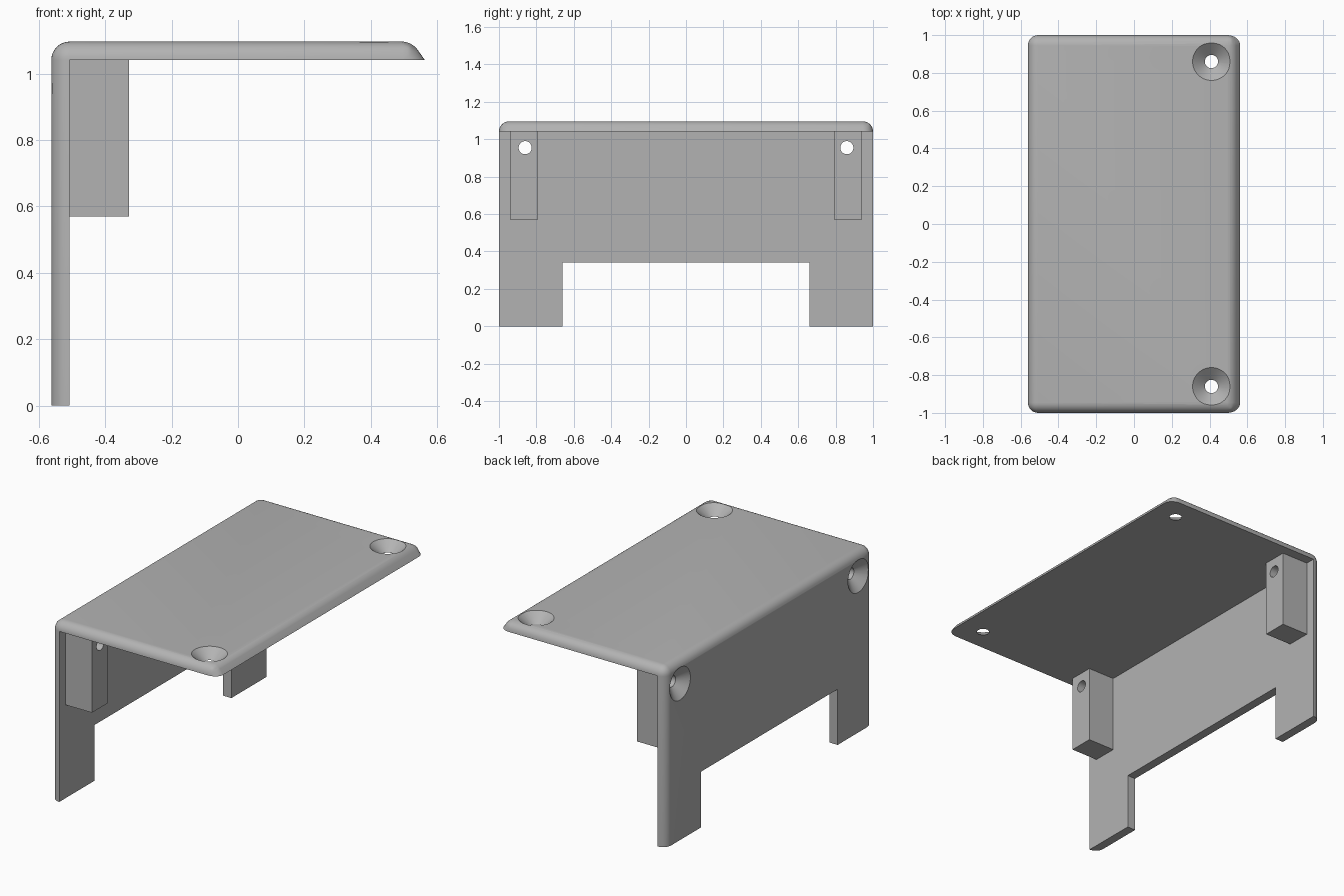
import bpy
import bmesh
from math import pi
from mathutils import Matrix, Vector

cube = bpy.data.objects.get("Cube")
if cube:
    bpy.data.objects.remove(cube, do_unlink=True)

# Overall sizes
X, Y, TOP = 0.562, 1.0, 1.096
WALL = 0.055
INNER_X, UNDER = -X + WALL, TOP - WALL
SLOPE = 0.7            # outward run of the slanted lip per unit of drop
HOLE_Y, HOLE_X, HOLE_Z = 0.86, 0.41, 0.955

grey = bpy.data.materials.new("plain grey")
grey.use_nodes = True
colour = (0.45, 0.45, 0.45, 1)
grey.diffuse_color = colour
grey.node_tree.nodes["Principled BSDF"].inputs["Base Color"].default_value = colour


def make(name, bm):
    bmesh.ops.recalc_face_normals(bm, faces=bm.faces)
    mesh = bpy.data.meshes.new(name)
    bm.to_mesh(mesh)
    bm.free()
    mesh.materials.append(grey)
    obj = bpy.data.objects.new(name, mesh)
    bpy.context.collection.objects.link(obj)
    return obj


def box(name, low, high):
    low, high = Vector(low), Vector(high)
    bm = bmesh.new()
    bmesh.ops.create_cube(bm, size=1, matrix=Matrix.Translation((low + high) / 2)
                          @ Matrix.Diagonal((*(high - low), 1)))
    return make(name, bm)


def screw_cutter(place):
    """Countersunk hole: the local z axis points out of the surface."""
    bm = bmesh.new()
    profile = [(0, 0.055), (0.165, 0.055), (0.035, -WALL), (0.035, -0.3), (0, -0.3)]
    verts = [bm.verts.new((r, 0, z)) for r, z in profile]
    edges = [bm.edges.new(pair) for pair in zip(verts, verts[1:])]
    bmesh.ops.spin(bm, geom=verts + edges, axis=(0, 0, 1), cent=(0, 0, 0),
                   angle=2 * pi, steps=48)
    bmesh.ops.remove_doubles(bm, verts=bm.verts, dist=1e-5)
    bm.transform(place)
    return make("screw_cutter", bm)


def apply(obj, kind, **settings):
    mod = obj.modifiers.new(kind.lower(), kind)
    for key, value in settings.items():
        setattr(mod, key, value)
    bpy.context.view_layer.objects.active = obj
    bpy.ops.object.modifier_apply(modifier=mod.name)


def cut(obj, cutter):
    apply(obj, 'BOOLEAN', object=cutter, operation='DIFFERENCE', solver='EXACT')


def smooth(obj):
    bpy.ops.object.select_all(action='DESELECT')
    obj.select_set(True)
    bpy.context.view_layer.objects.active = obj
    bpy.ops.object.shade_smooth_by_angle(angle=pi / 6)


# Solid body with a slanted lip, rounded on every edge except the base
bm = bmesh.new()
lip = X - WALL * SLOPE
profile = [(-X, 0), (-X, TOP), (lip, TOP), (lip + TOP * SLOPE, 0)]
face = bm.faces.new([bm.verts.new((x, -Y, z)) for x, z in profile])
new = bmesh.ops.extrude_face_region(bm, geom=[face])["geom"]
bmesh.ops.translate(bm, vec=(0, 2 * Y, 0),
                    verts=[v for v in new if isinstance(v, bmesh.types.BMVert)])
weight = bm.edges.layers.float.new("bevel_weight_edge")
for e in bm.edges:
    a, b = (v.co for v in e.verts)
    if max(a.z, b.z) > 0.5:
        on_lip = min(a.x, b.x) > 0 and abs(a.z - b.z) < 0.01
        e[weight] = 0.52 if on_lip else 1.0
cover = make("cover", bm)
apply(cover, 'BEVEL', width=WALL, segments=8, limit_method='WEIGHT')

# Hollow out the inside and the notch between the two legs
helpers = [box("hollow_cutter", (INNER_X, -2, -0.5), (3, 2, UNDER)),
           box("notch_cutter", (-1, -0.66, -0.5), (0, 0.66, 0.34))]
for cutter in helpers:
    cut(cover, cutter)

# Mounting blocks and countersunk screw holes, one set at each end
for side, end in ((-1, "front"), (1, "back")):
    y0, y1 = sorted((side * 0.79, side * 0.94))
    block = box(end + "_mounting_block", (INNER_X, y0, 0.57), (-0.328, y1, UNDER))
    top_hole = screw_cutter(Matrix.Translation((HOLE_X, side * HOLE_Y, TOP)))
    wall_hole = screw_cutter(Matrix.Translation((-X, side * HOLE_Y, HOLE_Z))
                             @ Matrix.Rotation(-pi / 2, 4, 'Y'))
    cut(cover, top_hole)
    cut(cover, wall_hole)
    cut(block, wall_hole)
    smooth(block)
    helpers += [top_hole, wall_hole]
smooth(cover)

for cutter in helpers:
    bpy.data.objects.remove(cutter, do_unlink=True)
